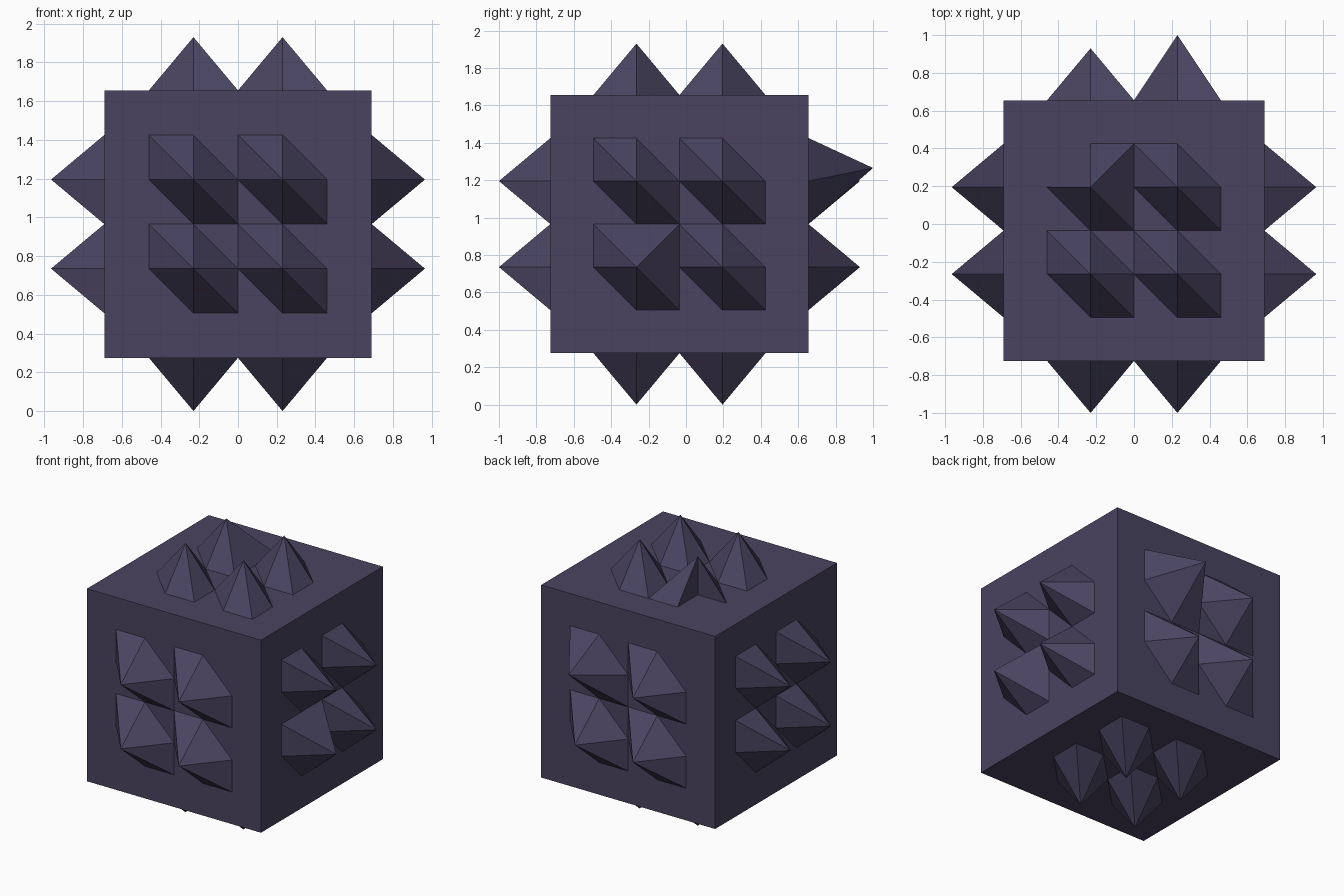
import bpy
import bmesh
from mathutils import Vector

STEP = 0.23                 # grid spacing on each cube face
HALF = 3 * STEP             # half the cube's edge
HEIGHT = 0.275              # how far a spike stands out
CENTRE = Vector((0, -0.035, HALF + HEIGHT))

if "Cube" in bpy.data.objects:
    bpy.data.objects.remove(bpy.data.objects["Cube"], do_unlink=True)

# Single dusky purple colour
colour = (0.068, 0.057, 0.118, 1)
purple = bpy.data.materials.new("dusky purple")
purple.use_nodes = True
purple.diffuse_color = colour
purple.node_tree.nodes["Principled BSDF"].inputs["Base Color"].default_value = colour


def add_object(name, bm):
    mesh = bpy.data.meshes.new(name)
    bm.to_mesh(mesh)
    bm.free()
    mesh.materials.append(purple)
    obj = bpy.data.objects.new(name, mesh)
    bpy.context.collection.objects.link(obj)


# Base outlines in grid steps around the spike, clockwise from outside
REGULAR = [(-1, 1), (0, 1), (1, 0), (1, -1), (0, -1), (-1, 0)]
SQUARED = [(-1, 1), (1, 1), (1, -1), (0, -1), (-1, 0)]
NOTCHED = [(0, 1), (1, 1), (1, -1), (0, -1), (-1, 0), (0, 0)]

# Right and up directions of each cube face, seen from outside
X, Y, Z = Vector((1, 0, 0)), Vector((0, 1, 0)), Vector((0, 0, 1))
SIDES = {"front": (X, Z), "left": (Y, Z), "back": (-X, Z),
         "right": (-Y, Z), "top": (X, Y), "bottom": (X, -Y)}


def add_spike(bm, right, up, col, row, outline, height, lift):
    """Fan of triangles from a base outline to one raised tip."""
    out = right.cross(up)
    middle = CENTRE + out * HALF + (right * col + up * row) * STEP
    tip = bm.verts.new(middle + out * height + up * lift)
    ring = [bm.verts.new(middle + (right * u + up * v) * STEP) for u, v in outline]
    for a, b in zip(ring, ring[1:] + ring[:1]):
        bm.faces.new((b, a, tip))


# Cube body
bm = bmesh.new()
bmesh.ops.create_cube(bm, size=2 * HALF)
bmesh.ops.translate(bm, verts=bm.verts, vec=CENTRE)
add_object("cube_body", bm)

# Four spikes on every side, three of them irregular
for side, (right, up) in SIDES.items():
    bm = bmesh.new()
    for col in (-1, 1):
        for row in (-1, 1):
            outline, height, lift = REGULAR, HEIGHT, 0
            place = (side, col, row)
            if place == ("left", -1, -1):
                outline = SQUARED
            elif place == ("top", -1, 1):
                outline = NOTCHED
            elif place == ("back", -1, 1):
                height, lift = 0.345, 0.07
            add_spike(bm, right, up, col, row, outline, height, lift)
    add_object(side + "_spikes", bm)
